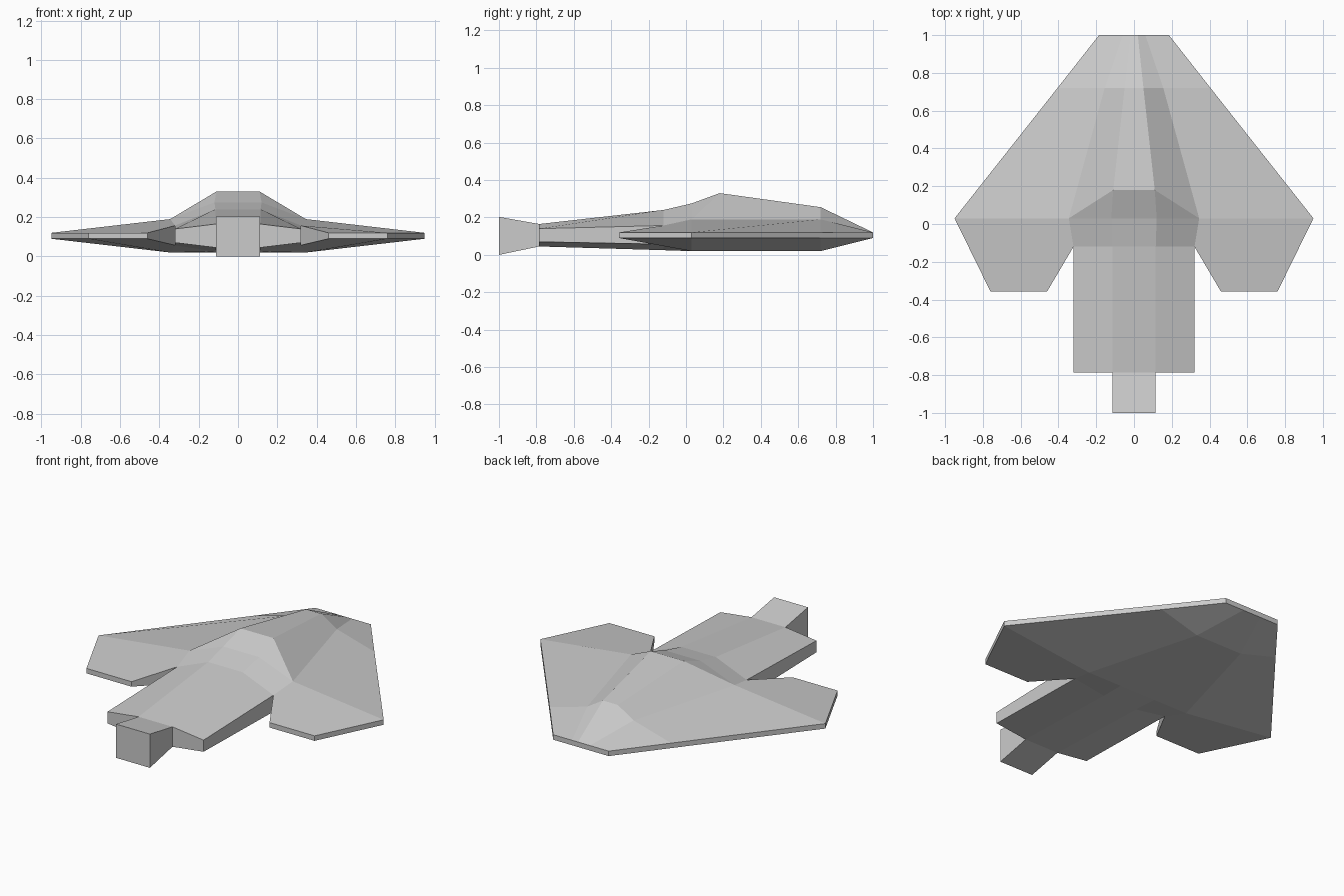
import bpy, bmesh

if "Cube" in bpy.data.objects:
    bpy.data.objects.remove(bpy.data.objects["Cube"])


def shell(name, points, panels):
    """Half shell: each point is (x, y, top z, bottom z); open edges get a rim wall, then mirror in x."""
    bm = bmesh.new()
    top = {k: bm.verts.new((p[0], p[1], p[2])) for k, p in points.items()}
    low = {k: bm.verts.new((p[0], p[1], p[3])) for k, p in points.items()}
    edges = set()
    for panel in panels:
        keys = panel.split()
        bm.faces.new([top[k] for k in keys])
        bm.faces.new([low[k] for k in reversed(keys)])
        edges |= set(zip(keys, keys[1:] + keys[:1]))
    for a, b in edges:
        on_centre = points[a][0] == 0 and points[b][0] == 0
        at_joint = {a, b} == {"m5", "c5"}
        if (b, a) in edges or on_centre or at_joint:
            continue
        bm.faces.new((top[b], top[a], low[a], low[b]))
    bmesh.ops.recalc_face_normals(bm, faces=bm.faces)
    mesh = bpy.data.meshes.new(name)
    bm.to_mesh(mesh)
    bm.free()
    obj = bpy.data.objects.new(name, mesh)
    bpy.context.collection.objects.link(obj)
    mirror = obj.modifiers.new("mirror", "MIRROR")
    mirror.use_clip = True
    return obj


# Spine stations from nose to rear: y, half width, top z, bottom z
spine = [(1.0, .02, .12, .09), (.72, .05, .255, .02), (.18, .11, .33, .02),
         (.03, .12, .275, .02), (-.12, .115, .24, .025), (-.785, .113, .165, .045),
         (-1.0, .113, .203, 0)]
pts = {}
for i, (y, w, t, b) in enumerate(spine):
    pts[f"m{i}"] = (0, y, t, b)
    pts[f"c{i}"] = (w, y, t, b)

# Shoulders and wing edge
pts.update({
    "s0": (.06, 1.0, .12, .09), "s1": (.155, .72, .19, .02), "s3": (.345, .03, .19, .02),
    "s4": (.32, -.12, .157, .057), "s5": (.32, -.785, .14, .07),
    "e0": (.185, 1.0, .12, .09), "e1": (.405, .72, .12, .09), "e3": (.95, .03, .12, .09),
    "t1": (.76, -.357, .12, .09), "t2": (.46, -.357, .12, .09),
})

centre = [f"m{i} m{i+1} c{i+1} c{i}" for i in range(5)]
flank = ["c0 c1 s1 s0", "c1 c2 s3 s1", "c2 c3 s3", "c3 c4 s4 s3", "c4 c5 s5 s4"]
wing = ["s0 s1 e1 e0", "s1 s3 e3 e1", "s3 s4 t2 t1 e3"]
hull_keys = [k for k in pts if not k.endswith("6")]

# Fuselage blended with the wings
shell("winged_hull", {k: pts[k] for k in hull_keys}, centre + flank + wing)

# Flared block at the rear end
shell("tail_block", {k: pts[k] for k in ("m5", "c5", "m6", "c6")}, ["m5 m6 c6 c5"])
